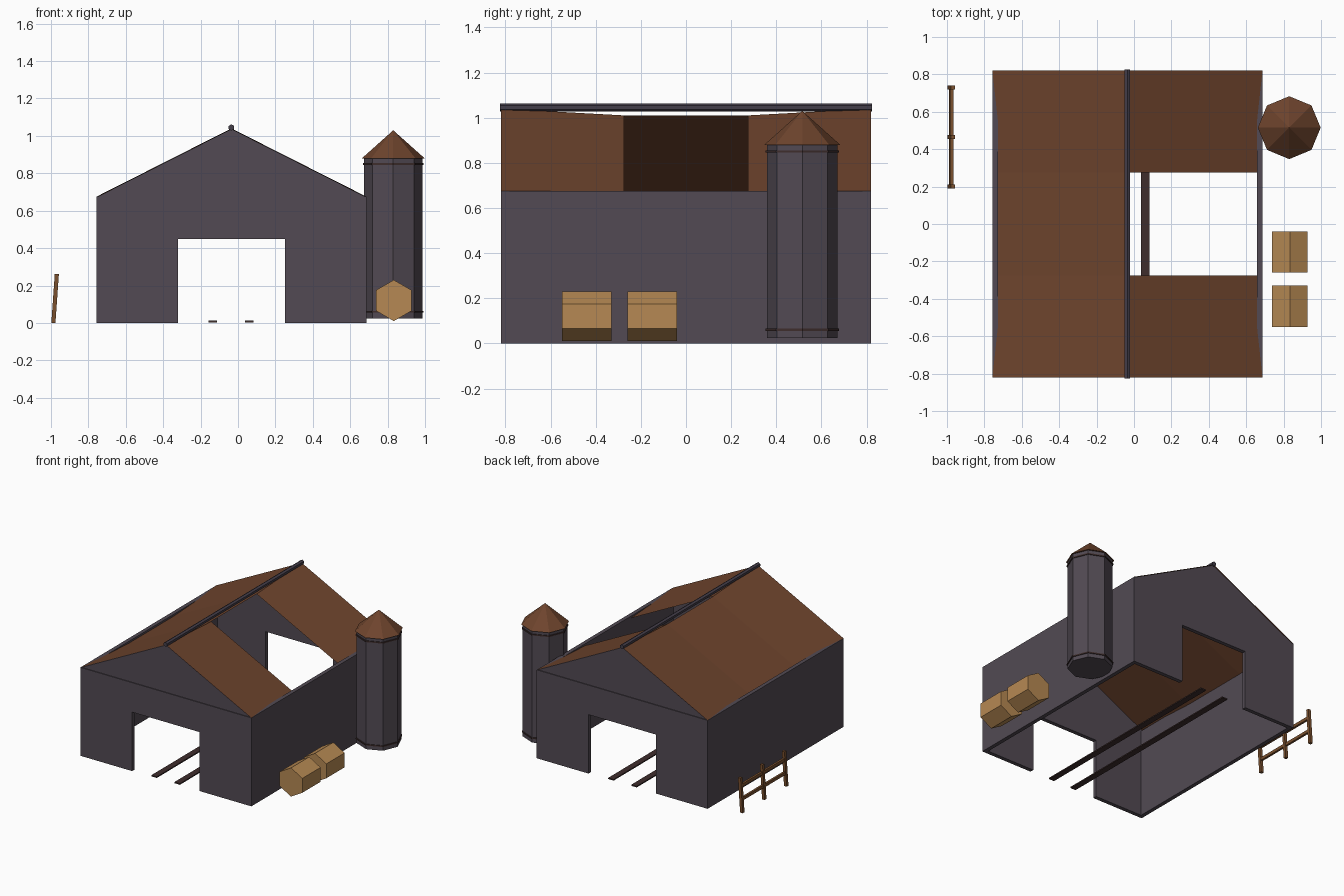
import bpy, bmesh, math
from mathutils import Matrix

if "Cube" in bpy.data.objects:
    bpy.data.objects.remove(bpy.data.objects["Cube"])


def mat(name, r, g, b):
    lin = [((c / 255 + 0.055) / 1.055) ** 2.4 for c in (r, g, b)]
    m = bpy.data.materials.new(name)
    m.diffuse_color = (*lin, 1)
    m.use_nodes = True
    m.node_tree.nodes["Principled BSDF"].inputs["Base Color"].default_value = m.diffuse_color
    return m


WALL = mat("weathered grey", 82, 74, 83)
RIDGE = mat("dark slate", 68, 62, 74)
RUST = mat("rust brown", 110, 68, 45)
STRAW = mat("straw", 182, 137, 83)
WOOD = mat("fence wood", 122, 80, 46)
IRON = mat("dark iron", 62, 45, 44)


def finish(name, bm, material):
    me = bpy.data.meshes.new(name)
    bm.to_mesh(me)
    bm.free()
    me.materials.append(material)
    ob = bpy.data.objects.new(name, me)
    bpy.context.collection.objects.link(ob)
    return ob


def box(name, x, y, z, material, lean=0.0):
    """Box from (min, max) ranges; lean shifts x in proportion to height."""
    bm = bmesh.new()
    bmesh.ops.create_cube(bm, size=1)
    for v in bm.verts:
        c = [r[0] if v.co[i] < 0 else r[1] for i, r in enumerate((x, y, z))]
        v.co = (c[0] + lean * c[2], c[1], c[2])
    return finish(name, bm, material)


def prism_y(name, pts, y0, y1, material):
    """Extrude an (x, z) outline from y0 to y1."""
    bm = bmesh.new()
    f = bm.faces.new([bm.verts.new((x, y0, z)) for x, z in pts])
    ext = bmesh.ops.extrude_face_region(bm, geom=[f], use_keep_orig=True)
    verts = [g for g in ext["geom"] if isinstance(g, bmesh.types.BMVert)]
    bmesh.ops.translate(bm, verts=verts, vec=(0, y1 - y0, 0))
    bmesh.ops.recalc_face_normals(bm, faces=bm.faces[:])
    return finish(name, bm, material)


def ring(cx, cz, r, n, start=math.pi / 2):
    return [(cx + r * math.cos(start + math.tau * i / n),
             cz + r * math.sin(start + math.tau * i / n)) for i in range(n)]


def column(name, x, y, z0, z1, r0, r1, material):
    """Eight-sided upright cylinder, or cone when r1 is 0, corners on the axes."""
    bm = bmesh.new()
    low = [bm.verts.new((px, py, z0)) for px, py in ring(x, y, r0, 8)]
    bm.faces.new(low)
    if r1:
        top = [bm.verts.new((px, py, z1)) for px, py in ring(x, y, r1, 8)]
        bm.faces.new(top)
    else:
        tip = bm.verts.new((x, y, z1))
    for i in range(8):
        j = (i + 1) % 8
        bm.faces.new((low[i], low[j], top[j], top[i]) if r1 else (low[i], low[j], tip))
    bmesh.ops.recalc_face_normals(bm, faces=bm.faces[:])
    return finish(name, bm, material)


# Barn dimensions
XL, XR, XC = -0.757, 0.687, -0.035
YE, EAVE, APEX, T = 0.82, 0.675, 1.04, 0.03

# Side walls
box("left_wall", (XL, XL + T), (-YE + T, YE - T), (0, EAVE), WALL)
box("right_wall", (XR - T, XR), (-YE + T, YE - T), (0, EAVE), WALL)

# End walls with doorway, and gables above
doorway = [(XL, 0), (-0.32, 0), (-0.32, 0.45), (0.25, 0.45), (0.25, 0),
           (XR, 0), (XR, EAVE), (XL, EAVE)]
gable = [(XL + 0.006, EAVE), (XR - 0.006, EAVE), (XC, APEX - 0.003)]
for side, s in (("front", -1), ("back", 1)):
    prism_y(side + "_wall", doorway, s * YE, s * (YE - T), WALL)
    prism_y(side + "_gable", gable, s * (YE - 0.006), s * (YE - T), WALL)

# Sagging sheet roof with the middle right panel missing
bm = bmesh.new()
rows = [[bm.verts.new((x, y, z - sag)) for x, z in ((XL, EAVE), (XC, APEX), (XR, EAVE))]
        for y, sag in ((-YE, 0), (-0.275, 0.03), (0.275, 0.03), (YE, 0))]
for i in range(3):
    for j in range(2):
        if (i, j) != (1, 1):
            bm.faces.new((rows[i][j], rows[i][j + 1], rows[i + 1][j + 1], rows[i + 1][j]))
finish("roof", bm, RUST)

# Ridge beam
prism_y("ridge_beam", ring(XC, 1.045, 0.017, 6), -0.825, 0.825, RIDGE)

# Floor rails
for i, x in enumerate((-0.135, 0.06)):
    box(f"floor_rail_{i + 1}", (x - 0.023, x + 0.023), (-YE, YE), (0.003, 0.012), IRON)

# Silo
SX, SY = 0.83, 0.515
column("silo_body", SX, SY, 0.025, 0.88, 0.157, 0.157, WALL)
column("silo_cap", SX, SY, 0.88, 1.03, 0.168, 0, RUST)
for i, z in enumerate((0.06, 0.85)):
    column(f"silo_band_{i + 1}", SX, SY, z - 0.005, z + 0.005, 0.163, 0.163, IRON)

# Straw bales
for i, y in enumerate((-0.55, -0.26)):
    prism_y(f"straw_bale_{i + 1}", ring(0.833, 0.12, 0.11, 6), y, y + 0.22, STRAW)

# Leaning fence
for i, y in enumerate((0.2, 0.465, 0.73)):
    box(f"fence_post_{i + 1}", (-0.998, -0.976), (y - 0.011, y + 0.011), (0, 0.262), WOOD, 0.07)
for i, z in enumerate((0.1, 0.2)):
    box(f"fence_rail_{i + 1}", (-0.995, -0.979), (0.2, 0.73), (z - 0.011, z + 0.011), WOOD, 0.07)
